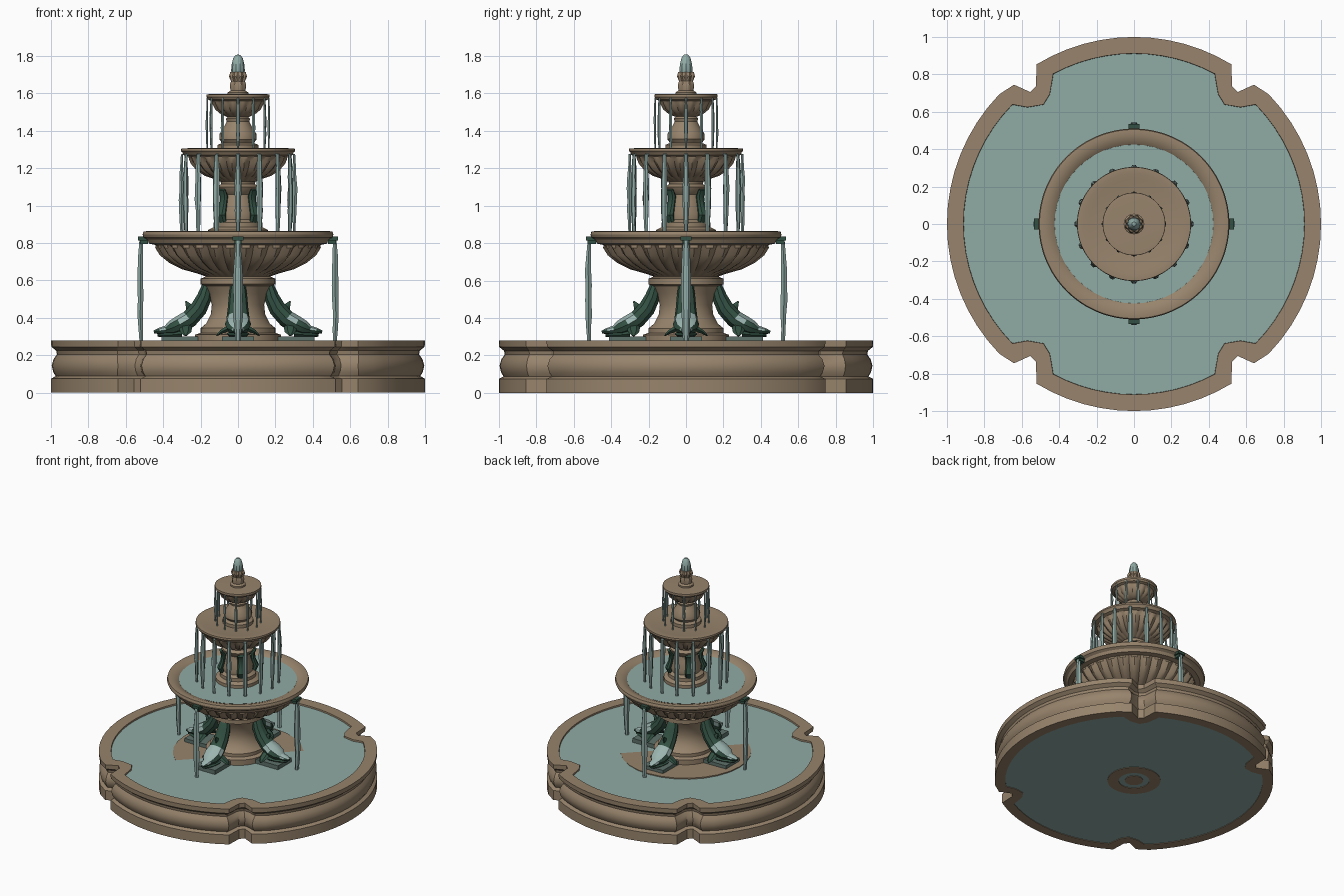
import bpy, bmesh, math, random
from math import sin, cos, pi, sqrt, atan2
from mathutils import Vector

random.seed(4)


def mat(name, rgb):
    m = bpy.data.materials.new(name)
    m.diffuse_color = (*rgb, 1)
    return m


STONE = mat("sandstone", (0.31, 0.23, 0.15))
WATER = mat("water", (0.28, 0.405, 0.375))
GREEN = mat("dark_bronze", (0.032, 0.08, 0.055))
PALE = mat("wet_bronze", (0.33, 0.46, 0.43))
PLATE = mat("grey_bronze", (0.11, 0.165, 0.145))


def finish(name, bm, mats, rot=0):
    bmesh.ops.remove_doubles(bm, verts=bm.verts, dist=1e-5)
    bmesh.ops.recalc_face_normals(bm, faces=bm.faces)
    me = bpy.data.meshes.new(name)
    bm.to_mesh(me)
    bm.free()
    for m in mats:
        me.materials.append(m)
    ob = bpy.data.objects.new(name, me)
    ob.rotation_euler.z = rot
    bpy.context.collection.objects.link(ob)
    return ob


def skin(loops, caps=False, closed=False):
    """Bridge equal-length point loops with quads."""
    bm = bmesh.new()
    vl = [[bm.verts.new(p) for p in loop] for loop in loops]
    n = len(vl[0])
    pairs = list(zip(vl, vl[1:])) + ([(vl[-1], vl[0])] if closed else [])
    for a, b in pairs:
        for i in range(n):
            j = (i + 1) % n
            bm.faces.new((a[i], a[j], b[j], b[i]))
    if caps:
        bm.faces.new(vl[0])
        bm.faces.new(vl[-1])
    return bm


def lathe(name, profile, m=STONE, n=48, ribs=0, closed=False):
    """Profile of (radius, z, rib depth); ribs scallop the radius."""
    loops = []
    for r, z, *d in profile:
        k = d[0] if d else 0
        loop = []
        for i in range(n):
            t = 2 * pi * i / n
            rr = r * (1 - k * (1 - abs(sin(ribs * t / 2)))) if k else r
            loop.append((rr * cos(t), rr * sin(t), z))
        loops.append(loop)
    return finish(name, skin(loops, closed=closed), [m])


def sweep(name, path, mats, rot=0, sides=10, rule=None):
    """Elliptical tube in the xz plane through (x, z, half width, half height)."""
    loops = []
    for i, (x, z, w, h) in enumerate(path):
        a, b = path[max(i - 1, 0)], path[min(i + 1, len(path) - 1)]
        t = Vector((b[0] - a[0], 0, b[1] - a[1])).normalized()
        nrm = Vector((-t.z, 0, t.x))
        loops.append([Vector((x, 0, z)) + nrm * h * sin(2 * pi * s / sides)
                      + Vector((0, w * cos(2 * pi * s / sides), 0)) for s in range(sides)])
    bm = skin(loops, caps=True)
    bmesh.ops.recalc_face_normals(bm, faces=bm.faces)
    if rule:
        for f in bm.faces:
            f.material_index = int(rule(f))
    return finish(name, bm, mats, rot)


def outline(d, z):
    """Basin plan: round with four notches, moved inwards by d."""
    R = 1 - d
    yd, xa = 0.745 - 1.2 * d, 0.52 - d
    D, A = (sqrt(max(R * R - yd * yd, 0)) - 0.025 * (1 - d / 0.09), yd), (xa, sqrt(R * R - xa * xa))
    notch = [D, (0.58 - 0.11 * d, 0.717 - 1.05 * d), (0.555 - 0.8 * d, 0.705 - 0.75 * d),
             (0.525 - 0.85 * d, 0.735 - 0.45 * d), A]
    a0, a1 = atan2(D[1], D[0]), atan2(A[1], A[0])
    q = [(R * cos(a0 * i / 9), R * sin(a0 * i / 9)) for i in range(9)] + notch
    q += [(R * cos(a1 + (pi / 2 - a1) * i / 6), R * sin(a1 + (pi / 2 - a1) * i / 6)) for i in range(1, 7)]
    half = q + [(-x, y) for x, y in reversed(q[:-1])]
    full = half + [(x, -y) for x, y in reversed(half[1:-1])]
    return [(x, y, z) for x, y in full]


# Basin wall and the water filling it
wall = [(0.075, 0), (0, 0), (0, 0.075), (0.025, 0.088), (0.012, 0.11), (0.004, 0.145),
        (0.014, 0.18), (0.032, 0.205), (0.028, 0.225), (0.002, 0.245), (0, 0.28),
        (0.088, 0.28), (0.09, 0.262)]
finish("basin_wall", skin([outline(d, z) for d, z in wall], closed=True), [STONE])
finish("basin_water", skin([outline(0.074, 0.004), outline(0.089, 0.268)], caps=True), [WATER])

# Foot rings under the basin, and the slightly tilted slab that breaks the water surface
lathe("foot_ring", [(0.11, 0.0), (0.19, 0.0), (0.19, 0.01), (0.11, 0.01)], closed=True)
lathe("foot_disc", [(0, 0.0), (0.065, 0.0), (0.065, 0.01), (0, 0.01)])
slab = lathe("central_slab", [(0, 0.25), (0.47, 0.25), (0.47, 0.269), (0, 0.269)], n=28)
slab.rotation_euler = (0.012, 0.012, 0)

# Lower pedestal
lathe("lower_pedestal", [(0.23, 0.25), (0.23, 0.31), (0.2, 0.32), (0.2, 0.345), (0.17, 0.37), (0.145, 0.42),
                         (0.14, 0.47), (0.155, 0.53), (0.175, 0.57), (0.2, 0.58), (0.2, 0.61),
                         (0.175, 0.62), (0.17, 0.66)])

# Large bowl with gadroons
lathe("large_bowl", [(0, 0.62), (0.17, 0.62), (0.21, 0.635, 0.06), (0.3, 0.66, 0.09), (0.37, 0.695, 0.09),
                     (0.42, 0.735, 0.08), (0.445, 0.775, 0.06), (0.44, 0.79), (0.475, 0.797), (0.485, 0.818),
                     (0.505, 0.83), (0.51, 0.845), (0.505, 0.862), (0.475, 0.865), (0.43, 0.85),
                     (0.41, 0.83), (0, 0.82)], n=128, ribs=32)
lathe("large_bowl_water", [(0, 0.846), (0.425, 0.846)], WATER)

# Middle pedestal
lathe("middle_pedestal", [(0.16, 0.83), (0.16, 0.87), (0.13, 0.885), (0.13, 0.91), (0.105, 0.925), (0.11, 0.96),
                          (0.09, 1.02), (0.085, 1.06), (0.105, 1.08), (0.115, 1.1), (0.09, 1.115), (0.1, 1.16)], n=40)

# Middle bowl
lathe("middle_bowl", [(0, 1.13), (0.1, 1.13), (0.12, 1.14, 0.08), (0.18, 1.16, 0.1), (0.225, 1.19, 0.1),
                      (0.255, 1.225, 0.09), (0.265, 1.25, 0.06), (0.265, 1.262), (0.29, 1.27), (0.297, 1.285),
                      (0.305, 1.292), (0.303, 1.305), (0.27, 1.307), (0.24, 1.3), (0, 1.3)], n=96, ribs=24)

# Upper pedestal
lathe("upper_pedestal", [(0.11, 1.29), (0.11, 1.325), (0.085, 1.335), (0.1, 1.355), (0.098, 1.385), (0.075, 1.42),
                         (0.06, 1.45), (0.065, 1.465), (0.055, 1.475), (0.07, 1.5)], n=32)

# Upper bowl
lathe("upper_bowl", [(0, 1.475), (0.06, 1.475), (0.095, 1.49, 0.1), (0.125, 1.515, 0.1), (0.14, 1.545, 0.08),
                     (0.142, 1.56), (0.16, 1.567), (0.168, 1.58), (0.167, 1.595), (0.14, 1.597), (0, 1.59)],
      n=64, ribs=16)

# Leafy finial and water tip
lathe("finial", [(0.055, 1.585), (0.055, 1.605), (0.04, 1.615), (0.047, 1.645, 0.15), (0.04, 1.665, 0.15),
                 (0.052, 1.69, 0.2), (0.045, 1.715, 0.2), (0, 1.715)], n=32, ribs=8)
lathe("water_tip", [(0.028, 1.69), (0.037, 1.72), (0.034, 1.755), (0.025, 1.79), (0.012, 1.806), (0, 1.808)],
      WATER, n=10)


def stream(name, r, top, low, size, rot):
    """Thin ragged fall of water with a short lip at the top."""
    steps = 8
    path = [(r - 0.025, top + 0.008, size * 0.8, size * 0.4)]
    for i in range(steps):
        t = i / (steps - 1)
        s = size * (0.7 + 0.5 * sin(pi * t)) * random.uniform(0.85, 1.15)
        path.append((r + 0.2 * size * sin(pi * t) * random.uniform(0.5, 2),
                     top + (low - top) * t, s, s * 0.75))
    sweep(name, path, [WATER], rot, sides=6)


for i in range(16):
    stream("middle_stream", 0.3, 1.272, 0.85, 0.015, 2 * pi * i / 16)
for i in range(12):
    stream("upper_stream", 0.164, 1.573, 1.3, 0.008, 2 * pi * i / 12)


def box(name, x0, x1, hw, z0, z1, m, rot):
    finish(name, skin([[(x0, -hw, z), (x1, -hw, z), (x1, hw, z), (x0, hw, z)] for z in (z0, z1)],
                      caps=True), [m], rot)


body = [(0.15, 0.60, 0.03, 0.02), (0.165, 0.565, 0.042, 0.032), (0.18, 0.51, 0.05, 0.042),
        (0.21, 0.45, 0.055, 0.048), (0.26, 0.395, 0.062, 0.05), (0.31, 0.365, 0.07, 0.05),
        (0.355, 0.345, 0.06, 0.042), (0.385, 0.335, 0.035, 0.025), (0.42, 0.33, 0.03, 0.018),
        (0.45, 0.325, 0.012, 0.008)]
for k in range(4):
    a = k * pi / 2
    # Spout on the large bowl and its long fall
    box("spout", 0.47, 0.535, 0.03, 0.815, 0.835, GREEN, a)
    box("spout_lip", 0.48, 0.525, 0.02, 0.795, 0.815, GREEN, a)
    stream("long_stream", 0.517, 0.81, 0.262, 0.022, a)
    # Leaping fish on its plinth, pale where water runs over the head
    box("fish_plinth", 0.16, 0.41, 0.085, 0.25, 0.3, PLATE, a)
    sweep("fish_body", body, [GREEN, PALE], a,
          rule=lambda f: f.calc_center_median().x > 0.27 and f.normal.z > 0.35)
    sweep("fish_jaw", [(0.3, 0.315, 0.06, 0.025), (0.37, 0.308, 0.045, 0.018), (0.43, 0.308, 0.012, 0.008)],
          [GREEN], a, sides=8)
    sweep("back_fin", [(0.215, 0.42, 0.02, 0.035), (0.26, 0.455, 0.012, 0.025), (0.28, 0.49, 0.004, 0.004)],
          [GREEN], a, sides=6)
    # Tail fluke and side fins, mirrored
    sweep("tail_fluke", [(0.18, 0.55, 0.03, 0.02), (0.155, 0.59, 0.06, 0.015), (0.135, 0.61, 0.04, 0.008)],
          [GREEN], a, sides=8)
    for s in (-1, 1):
        fin = sweep("side_fin", [(0, 0.35, 0.035, 0.02), (0.05, 0.325, 0.03, 0.012), (0.075, 0.305, 0.008, 0.004)],
                    [GREEN], a + s * pi / 2, sides=6)
        fin.location = (0.28 * cos(a) - s * 0.04 * sin(a), 0.28 * sin(a) + s * 0.04 * cos(a), 0)
    # Bronze scroll on the middle pedestal, on the diagonals
    sweep("pedestal_scroll", [(0.115, 0.91, 0.025, 0.015), (0.13, 0.95, 0.032, 0.022), (0.112, 1.0, 0.022, 0.018),
                              (0.105, 1.05, 0.024, 0.018), (0.125, 1.085, 0.03, 0.01)],
          [GREEN], a + pi / 4, sides=8)

# Smooth the turned and swept parts but keep their edges
bpy.ops.object.select_all(action='SELECT')
bpy.context.view_layer.objects.active = slab
bpy.ops.object.shade_smooth_by_angle(angle=math.radians(30))
